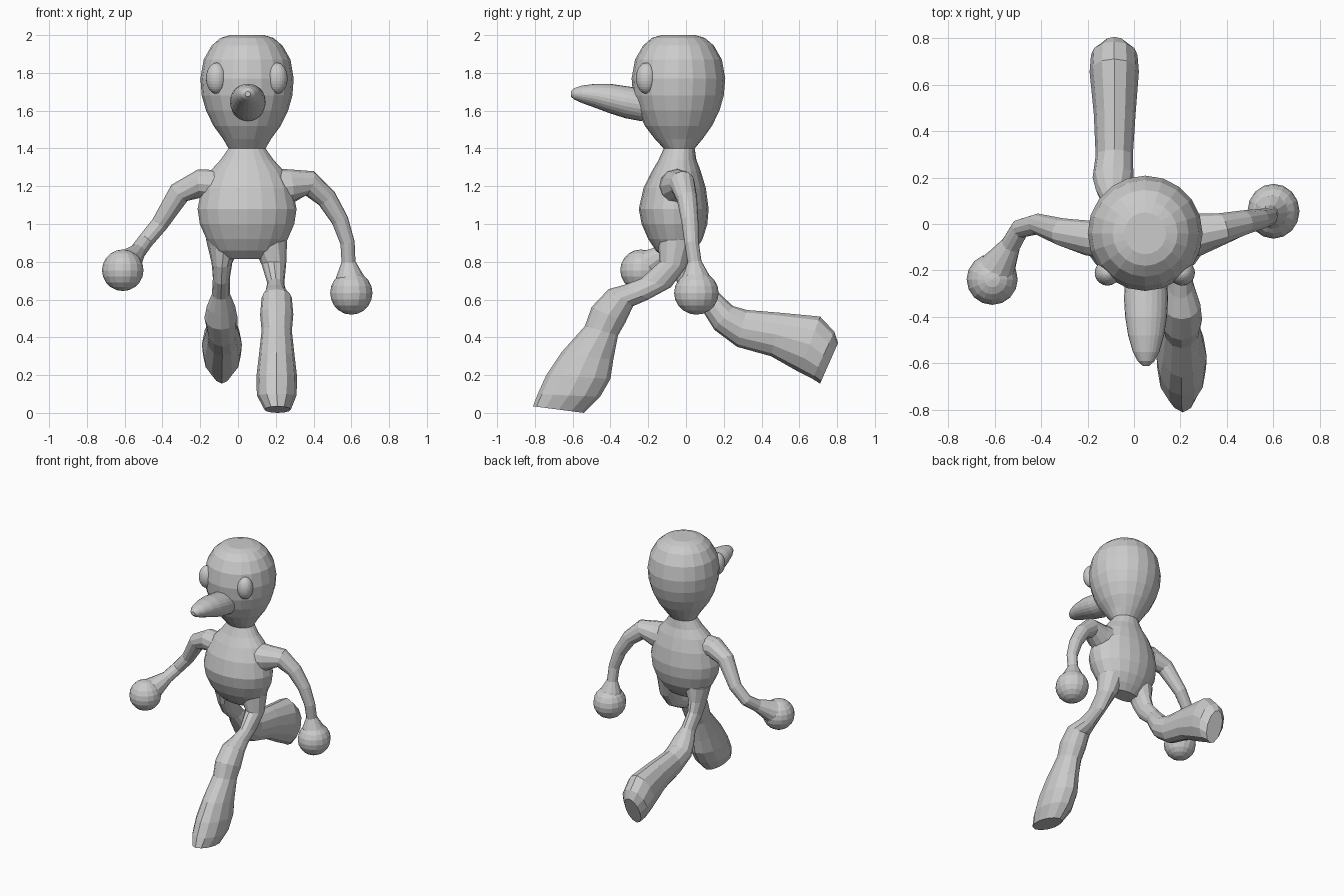
import bpy, bmesh, math
from mathutils import Vector as V


def loft(name, rings, n=12):
    """Closed skin over rings given as (centre, half axis u, half axis v)."""
    bm = bmesh.new()
    loops = []
    for c, u, v in rings:
        angles = [2 * math.pi * i / n for i in range(n)]
        loops.append([bm.verts.new(c + u * math.cos(a) + v * math.sin(a)) for a in angles])
    for p, q in zip(loops, loops[1:]):
        for i in range(n):
            j = (i + 1) % n
            bm.faces.new((p[i], p[j], q[j], q[i]))
    bm.faces.new(loops[0])
    bm.faces.new(loops[-1])
    bmesh.ops.recalc_face_normals(bm, faces=bm.faces)
    mesh = bpy.data.meshes.new(name)
    bm.to_mesh(mesh)
    bm.free()
    ob = bpy.data.objects.new(name, mesh)
    bpy.context.collection.objects.link(ob)
    return ob


def leg(name, rings):
    # ring: x, half width, then two opposite outline points (y, z)
    out = []
    for x, hw, y0, z0, y1, z1 in rings:
        a, b = V((x, y0, z0)), V((x, y1, z1))
        out.append(((a + b) / 2, (a - b) / 2, V((hw, 0, 0))))
    return loft(name, out)


def arm(name, path):
    # path point: x, y, z, radius
    pts = [V(p[:3]) for p in path]
    out = []
    for i, p in enumerate(path):
        t = (pts[min(i + 1, len(pts) - 1)] - pts[max(i - 1, 0)]).normalized()
        u = t.cross(V((0, 1, 0))).normalized()
        out.append((pts[i], u * p[3], t.cross(u) * p[3]))
    return loft(name, out)


def ball(name, loc, scale, seg=16, rings=10):
    bpy.ops.mesh.primitive_uv_sphere_add(segments=seg, ring_count=rings, location=loc)
    ob = bpy.context.object
    ob.name = name
    ob.scale = scale
    return ob


# Head and torso: z, half width, front y, back y
profile = [
    (2.0, .09, -.13, .05), (1.985, .14, -.18, .10), (1.945, .187, -.227, .147),
    (1.87, .23, -.27, .19), (1.77, .247, -.288, .208), (1.68, .24, -.28, .20),
    (1.60, .217, -.257, .177), (1.52, .178, -.218, .138), (1.45, .127, -.165, .088),
    (1.40, .098, -.118, .046), (1.34, .14, -.145, .055), (1.28, .195, -.18, .078),
    (1.19, .24, -.225, .105), (1.08, .262, -.25, .12), (1.0, .25, -.235, .113),
    (.92, .215, -.2, .088), (.86, .175, -.16, .05), (.815, .12, -.11, .01)]
body = loft("body", [(V((.048, (f + b) / 2, z)), V((w, 0, 0)), V((0, (b - f) / 2, 0)))
                     for z, w, f, b in profile], 20)

# Legs: front stride and trailing stride
front_leg = leg("front_leg", [
    (.16, .10, -.15, .92, .05, .92), (.19, .065, -.14, .80, .0, .77),
    (.2, .045, -.24, .71, -.08, .665), (.2, .055, -.32, .68, -.2, .6),
    (.205, .08, -.41, .655, -.28, .565), (.205, .088, -.5, .56, -.32, .48),
    (.205, .08, -.535, .46, -.36, .41), (.205, .095, -.66, .32, -.385, .28),
    (.205, .108, -.74, .2, -.4, .18), (.205, .105, -.785, .1, -.455, .085),
    (.21, .07, -.81, .035, -.54, .0)])
back_leg = leg("back_leg", [
    (-.07, .10, -.13, .92, .06, .92), (-.085, .055, -.09, .77, .06, .82),
    (-.088, .045, -.04, .68, .08, .75), (-.09, .048, .05, .6, .15, .66),
    (-.09, .075, .1, .52, .2, .61), (-.09, .088, .15, .44, .25, .565),
    (-.085, .08, .27, .35, .32, .545), (-.083, .09, .45, .3, .5, .53),
    (-.085, .106, .6, .215, .71, .51), (-.085, .1, .67, .18, .785, .43),
    (-.085, .06, .71, .155, .805, .37)])

# Arms and round hands
right_arm = arm("right_arm", [
    (-.08, -.07, 1.2, .085), (-.2, -.06, 1.215, .075), (-.31, -.035, 1.165, .06),
    (-.415, 0, 1.0, .045), (-.49, -.02, .91, .042), (-.53, -.09, .855, .043),
    (-.565, -.15, .815, .065), (-.6, -.21, .775, .09)])
left_arm = arm("left_arm", [
    (.15, -.05, 1.19, .105), (.28, -.045, 1.2, .09), (.38, -.02, 1.215, .068),
    (.47, .005, 1.135, .054), (.54, .02, 1.02, .045), (.58, .03, .9, .038),
    (.585, .045, .8, .037), (.59, .05, .73, .07), (.6, .055, .68, .09)])
right_hand = ball("right_hand", (-.61, -.238, .755), (.11, .11, .11))
left_hand = ball("left_hand", (.6, .055, .635), (.112, .118, .115))

# Fuse the limbs into the body
bpy.context.view_layer.objects.active = body
for limb in (right_arm, left_arm, right_hand, left_hand, front_leg, back_leg):
    bpy.context.view_layer.objects.active = body
    mod = body.modifiers.new("fuse", 'BOOLEAN')
    mod.operation = 'UNION'
    mod.solver = 'EXACT'
    mod.object = limb
    bpy.ops.object.modifier_apply(modifier=mod.name)
    bpy.data.objects.remove(limb)

# Long nose: y, upper z, lower z, half width
loft("nose", [(V((.052, y, (a + b) / 2)), V((w, 0, 0)), V((0, 0, (a - b) / 2)))
              for y, a, b, w in [
                  (-.18, 1.70, 1.56, .07), (-.24, 1.718, 1.545, .09), (-.32, 1.73, 1.56, .095),
                  (-.4, 1.742, 1.585, .09), (-.48, 1.742, 1.615, .077), (-.55, 1.733, 1.64, .057),
                  (-.59, 1.72, 1.658, .036), (-.61, 1.702, 1.675, .014)]], 24)

# Eyes
for side, x in (("right", -.114), ("left", .207)):
    ball(side + "_eye", (x, -.21, 1.772), (.055, .055, .082), 24, 16)
